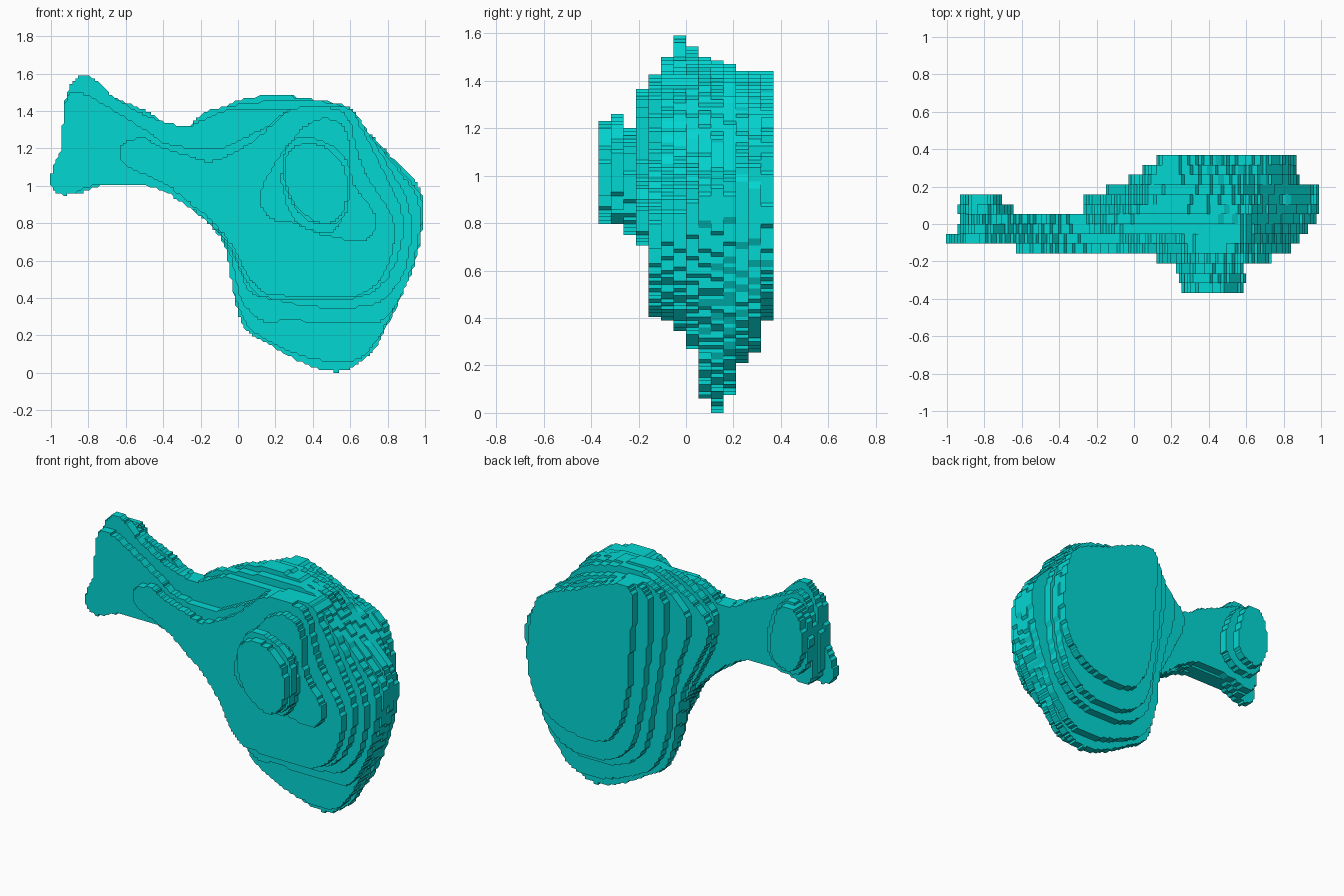
import bpy, bmesh
from mathutils import Vector

if "Cube" in bpy.data.objects:
    bpy.data.objects.remove(bpy.data.objects["Cube"], do_unlink=True)

teal = bpy.data.materials.new("teal")
teal.use_nodes = True
colour = (0.001, 0.68, 0.65, 1)
teal.diffuse_color = colour
teal.node_tree.nodes["Principled BSDF"].inputs["Base Color"].default_value = colour

STEP = 0.738 / 14      # layer thickness
FRONT = -0.369         # front of the first layer
GRID = 0.015           # size of the small steps along each edge


def stepped(points, n=12):
    """Closed curve through the outline points, snapped to a fine grid."""
    p = [Vector(q) for q in points]
    out = []
    for i in range(len(p)):
        a, b, c, d = (p[(i + k) % len(p)] for k in (-1, 0, 1, 2))
        for j in range(n):
            t = j / n
            q = b + 0.5 * t * (c - a + t * (2 * a - 5 * b + 4 * c - d
                               + t * (3 * (b - c) + d - a)))
            q = (round(q.x / GRID) * GRID, round(q.y / GRID) * GRID)
            if q not in out:
                out.append(q)
    return out


def layer(name, index, outline):
    """Flat slab cut to an (x, z) outline, stacked from front to back."""
    y = FRONT + index * STEP
    bm = bmesh.new()
    face = bm.faces.new([bm.verts.new((x, y, z)) for x, z in stepped(outline)])
    new = bmesh.ops.extrude_face_region(bm, geom=[face])["geom"]
    bmesh.ops.translate(bm, vec=(0, STEP, 0),
                        verts=[v for v in new if isinstance(v, bmesh.types.BMVert)])
    bmesh.ops.recalc_face_normals(bm, faces=bm.faces[:])
    mesh = bpy.data.meshes.new(name)
    bm.to_mesh(mesh)
    bm.free()
    mesh.materials.append(teal)
    bpy.context.collection.objects.link(bpy.data.objects.new(name, mesh))


# Front knob
layer("knob_tip", 0, [(.25, 1.1), (.28, 1.19), (.36, 1.225), (.46, 1.21), (.55, 1.13), (.58, 1.03),
                      (.575, .9), (.53, .82), (.45, .80), (.34, .86), (.27, .97)])
layer("knob_middle", 1, [(.24, 1.12), (.27, 1.22), (.34, 1.26), (.45, 1.24), (.56, 1.17), (.60, 1.06),
                         (.59, .9), (.54, .81), (.45, .79), (.33, .85), (.26, .97)])
layer("knob_base", 2, [(.23, 1.04), (.27, 1.14), (.36, 1.19), (.48, 1.18), (.56, 1.1), (.58, .95),
                       (.565, .84), (.51, .76), (.44, .75), (.33, .79), (.27, .88)])
layer("front_shoulder", 3, [(.12, .95), (.16, 1.06), (.27, 1.22), (.36, 1.32), (.46, 1.36), (.55, 1.33),
                            (.595, 1.24), (.61, 1.04), (.66, .95), (.73, .85), (.73, .76), (.66, .70),
                            (.54, .72), (.41, .75), (.30, .80), (.19, .82), (.13, .88)])

# Front body with the handle
layer("front_arm_layer", 4, [(-.635, 1.16), (-.61, 1.23), (-.5, 1.255), (-.42, 1.21), (-.26, 1.16),
                             (-.15, 1.13), (-.02, 1.18), (.12, 1.27), (.27, 1.40), (.4, 1.42),
                             (.53, 1.41), (.6, 1.34), (.635, 1.2), (.68, 1.07), (.77, .93), (.835, .8),
                             (.825, .66), (.76, .50), (.64, .415), (.46, .40), (.28, .41), (.14, .43),
                             (.05, .52), (-.02, .66), (-.13, .80), (-.26, .91), (-.4, 1.02), (-.57, 1.09)])
layer("front_handle_layer", 5, [(-1, 1.01), (-.99, 1.10), (-.945, 1.2), (-.935, 1.36), (-.91, 1.48),
                                (-.84, 1.50), (-.68, 1.41), (-.5, 1.30), (-.36, 1.22), (-.12, 1.20),
                                (.02, 1.25), (.16, 1.32), (.29, 1.41), (.57, 1.42), (.66, 1.31),
                                (.77, 1.09), (.865, .9), (.88, .74), (.83, .56), (.73, .44), (.55, .385),
                                (.3, .395), (.12, .41), (.03, .52), (-.04, .67), (-.13, .78), (-.27, .89),
                                (-.45, .99), (-.72, 1.01), (-.9, .955), (-.97, .965)])
layer("middle_handle_layer", 6, [(-.94, 1.05), (-.94, 1.25), (-.92, 1.47), (-.87, 1.57), (-.81, 1.59),
                                 (-.74, 1.55), (-.67, 1.48), (-.56, 1.41), (-.42, 1.35), (-.27, 1.32),
                                 (-.17, 1.36), (-.03, 1.41), (.25, 1.41), (.56, 1.425), (.69, 1.29),
                                 (.82, 1.08), (.91, .9), (.93, .74), (.88, .53), (.76, .38), (.58, .35),
                                 (.4, .355), (.19, .39), (.06, .44), (-.02, .62), (-.13, .78), (-.27, .89),
                                 (-.45, 1.0), (-.72, 1.0), (-.87, .96)])
layer("rear_handle_layer", 7, [(-.93, 1.05), (-.93, 1.3), (-.89, 1.48), (-.82, 1.54), (-.72, 1.50),
                               (-.61, 1.45), (-.49, 1.40), (-.39, 1.34), (-.27, 1.32), (-.18, 1.39),
                               (-.03, 1.43), (.2, 1.45), (.55, 1.43), (.7, 1.28), (.86, 1.08), (.96, .93),
                               (.965, .72), (.91, .5), (.82, .33), (.74, .27), (.55, .27), (.27, .28),
                               (.13, .28), (.02, .39), (-.05, .65), (-.15, .79), (-.28, .91), (-.45, 1.01),
                               (-.72, 1.01), (-.87, .97)])

# Raised pads on the back of the handle end
layer("handle_pad_base", 8, [(-.93, 1.16), (-.93, 1.37), (-.87, 1.48), (-.77, 1.49), (-.69, 1.4),
                             (-.64, 1.24), (-.66, 1.13), (-.74, 1.06), (-.86, 1.05)])
layer("handle_pad_top", 9, [(-.92, 1.2), (-.92, 1.38), (-.87, 1.475), (-.77, 1.47), (-.725, 1.35),
                            (-.7, 1.22), (-.74, 1.12), (-.85, 1.09)])

# Rear body layers
layer("body_widest_front", 8, [(-.26, 1.1), (-.26, 1.27), (-.17, 1.36), (-.02, 1.45), (.18, 1.485),
                               (.35, 1.47), (.57, 1.43), (.64, 1.37), (.76, 1.21), (.91, 1.04), (.985, .92),
                               (.975, .74), (.93, .55), (.82, .32), (.74, .17), (.63, .07), (.42, .07),
                               (.24, .13), (.06, .24), (-.02, .42), (-.06, .64), (-.12, .79), (-.2, .95)])
layer("body_widest_rear", 9, [(-.26, 1.13), (-.25, 1.25), (-.15, 1.34), (0, 1.43), (.16, 1.49),
                              (.35, 1.47), (.57, 1.42), (.64, 1.36), (.76, 1.2), (.93, 1.05), (.99, .92),
                              (.985, .78), (.94, .57), (.83, .34), (.74, .14), (.64, .05), (.56, .01),
                              (.46, .015), (.33, .06), (.13, .17), (.03, .25), (-.02, .41), (-.06, .65),
                              (-.1, .79), (-.2, .99)])
layer("body_rear_first", 10, [(-.15, 1.15), (-.13, 1.29), (0, 1.4), (.2, 1.47), (.4, 1.45), (.6, 1.38),
                              (.77, 1.2), (.93, 1.03), (.985, .9), (.96, .68), (.86, .38), (.73, .16),
                              (.6, .075), (.45, .08), (.28, .13), (.08, .25), (0, .45), (-.03, .7), (-.09, .95)])
layer("body_rear_second", 11, [(-.03, 1.25), (0, 1.38), (.14, 1.44), (.38, 1.41), (.6, 1.34), (.78, 1.2),
                               (.875, 1), (.88, .72), (.82, .43), (.7, .27), (.52, .21), (.28, .23),
                               (.12, .36), (.06, .62), (0, .95)])
layer("body_rear_third", 12, [(.04, 1.28), (.07, 1.4), (.18, 1.44), (.36, 1.40), (.58, 1.32), (.78, 1.19),
                              (.86, .97), (.865, .73), (.8, .46), (.67, .30), (.5, .25), (.3, .28),
                              (.17, .41), (.1, .68), (.06, 1)])
layer("body_back_face", 13, [(.12, 1.33), (.16, 1.44), (.31, 1.41), (.53, 1.32), (.7, 1.26), (.81, 1.16),
                             (.855, .95), (.86, .76), (.8, .56), (.65, .43), (.46, .395), (.3, .42),
                             (.21, .56), (.16, .78), (.14, 1.05)])
